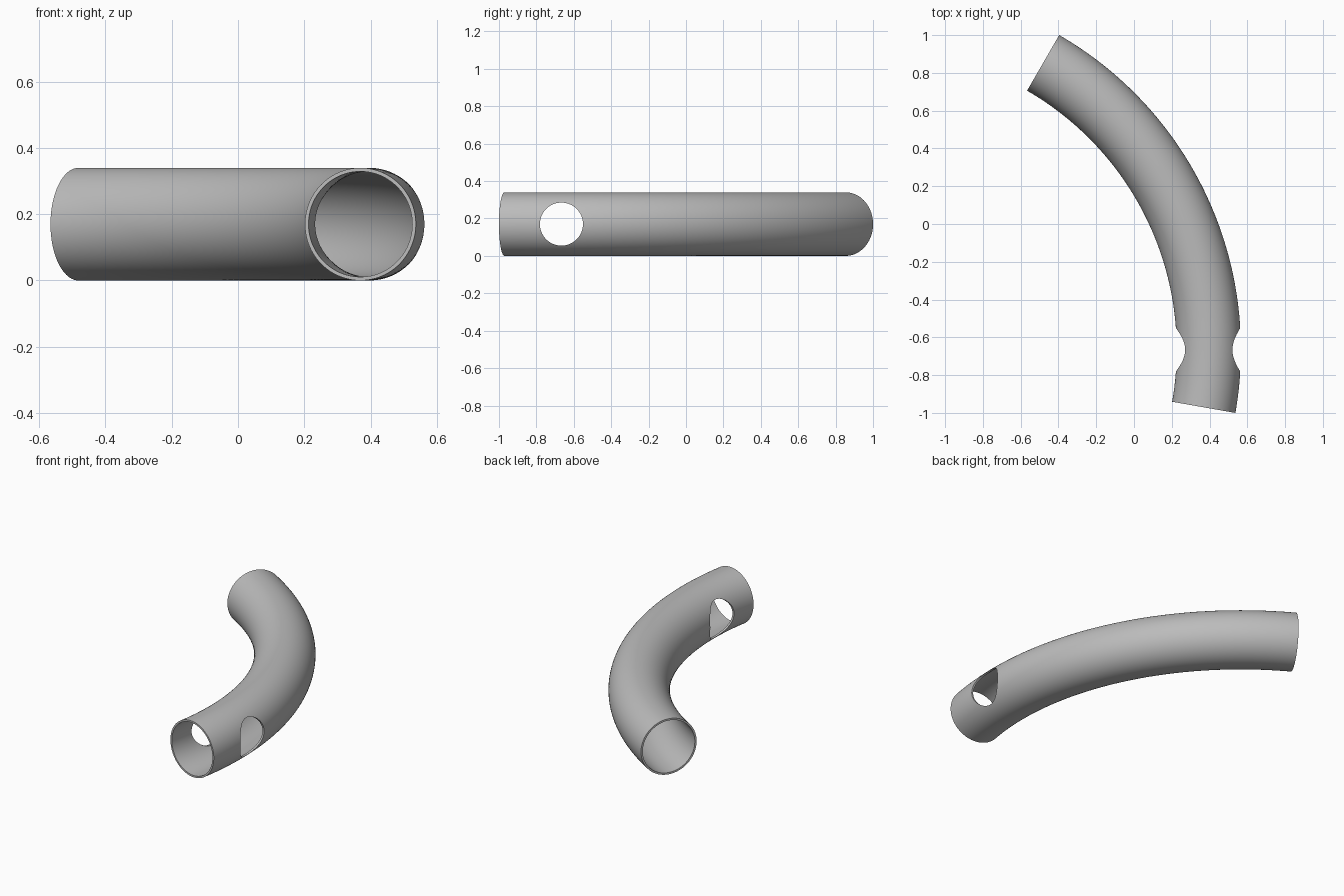
import bpy, bmesh
from math import radians, cos, sin, pi
from mathutils import Vector, Matrix

cube = bpy.data.objects.get("Cube")
if cube:
    bpy.data.objects.remove(cube, do_unlink=True)

OUTER, WALL = 0.17, 0.011           # tube radius and wall thickness
BEND = 1.754                        # bend radius of the centre line
CENTRE = Vector((-1.358, -0.666, OUTER))
START, END = radians(-10), radians(60)
HOLE = 0.115
SIDES, STEPS = 96, 70

# Plain grey metal
grey = bpy.data.materials.new("grey")
grey.use_nodes = True
colour = (0.5, 0.5, 0.5, 1)
grey.diffuse_color = colour
grey.node_tree.nodes["Principled BSDF"].inputs["Base Color"].default_value = colour


def add_object(name, bm):
    bmesh.ops.recalc_face_normals(bm, faces=bm.faces)
    mesh = bpy.data.meshes.new(name)
    bm.to_mesh(mesh)
    bm.free()
    mesh.materials.append(grey)
    obj = bpy.data.objects.new(name, mesh)
    bpy.context.collection.objects.link(obj)
    return obj


# Bent tube: a ring cross-section spun about the bend centre
bm = bmesh.new()
turn = Matrix.Rotation(START, 3, "Z")
rings = []
for radius in (OUTER, OUTER - WALL):
    rings.append([bm.verts.new(CENTRE + turn @ Vector(
        (BEND + radius * cos(a), 0, radius * sin(a))))
        for a in (2 * pi * i / SIDES for i in range(SIDES))])
outer, inner = rings
section = []
for i in range(SIDES):
    j = (i + 1) % SIDES
    section.append(bm.faces.new((outer[i], outer[j], inner[j], inner[i])))
start_cap = bmesh.ops.duplicate(bm, geom=section)["geom"]
bmesh.ops.spin(bm, geom=section, cent=CENTRE, axis=(0, 0, 1),
               angle=END - START, steps=STEPS, use_duplicate=False)
bmesh.ops.remove_doubles(bm, verts=bm.verts, dist=0.0001)
tube = add_object("bent_tube", bm)

# Cross hole through both walls near the front end
bm = bmesh.new()
bmesh.ops.create_cone(
    bm, cap_ends=True, segments=96, radius1=HOLE, radius2=HOLE, depth=1,
    matrix=Matrix.Translation(CENTRE + Vector((BEND, 0, 0)))
    @ Matrix.Rotation(pi / 2, 4, "Y"))
cutter = add_object("hole_cutter", bm)
cut = tube.modifiers.new("cross_hole", "BOOLEAN")
cut.operation = "DIFFERENCE"
cut.solver = "EXACT"
cut.object = cutter

bpy.ops.object.select_all(action="DESELECT")
tube.select_set(True)
bpy.context.view_layer.objects.active = tube
bpy.ops.object.modifier_apply(modifier=cut.name)
bpy.data.objects.remove(cutter, do_unlink=True)
bpy.ops.object.shade_smooth_by_angle(angle=radians(30))
